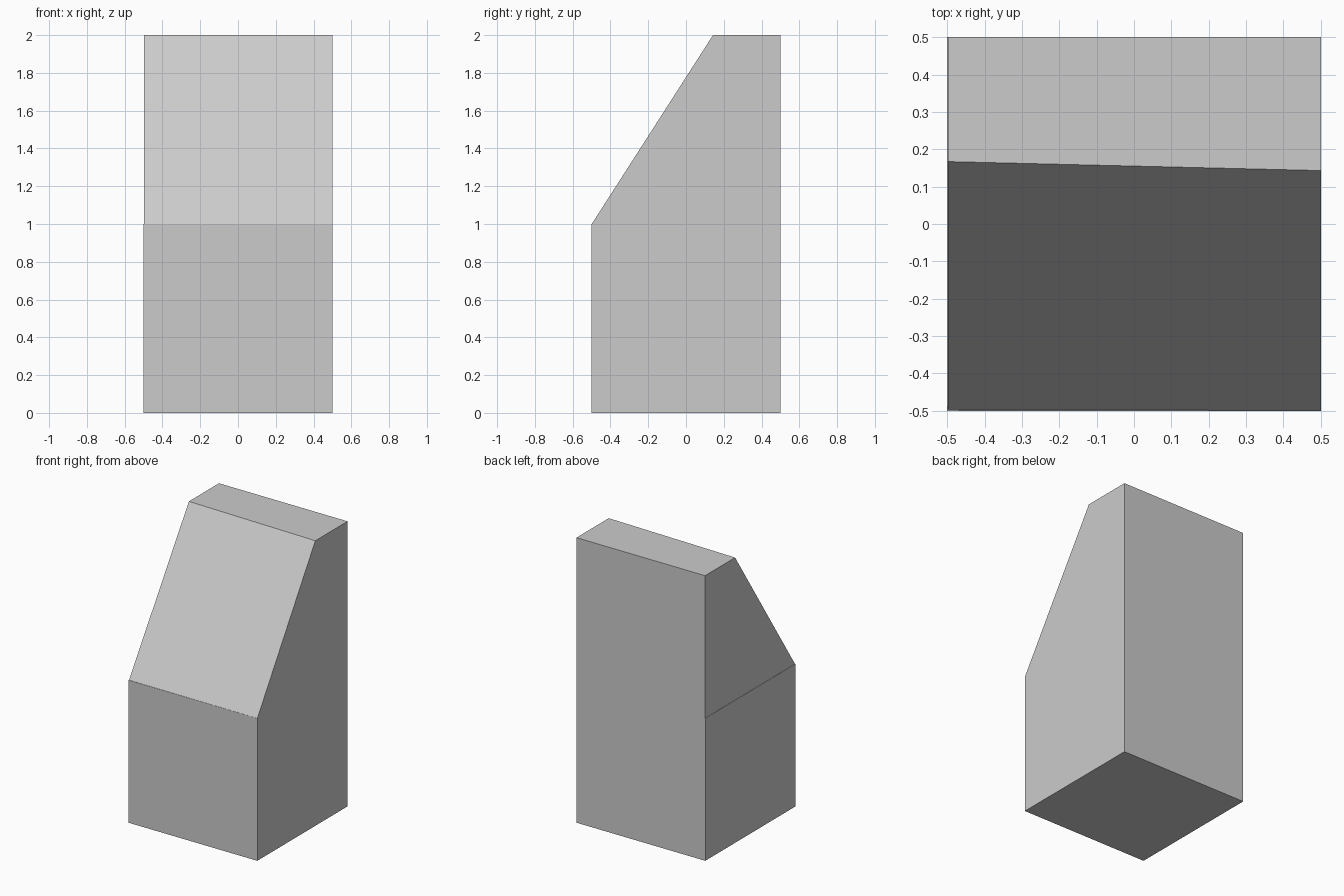
import bpy, bmesh

if "Cube" in bpy.data.objects:
    bpy.data.objects.remove(bpy.data.objects["Cube"])


def block(name, bottom, top, z0, z1):
    """Closed block between two four-cornered outlines."""
    bm = bmesh.new()
    lo = [bm.verts.new((x, y, z0)) for x, y in bottom]
    hi = [bm.verts.new((x, y, z1)) for x, y in top]
    bm.faces.new(lo)
    bm.faces.new(hi)
    for i in range(4):
        j = (i + 1) % 4
        bm.faces.new((lo[i], lo[j], hi[j], hi[i]))
    bmesh.ops.recalc_face_normals(bm, faces=bm.faces)
    mesh = bpy.data.meshes.new(name)
    bm.to_mesh(mesh)
    bm.free()
    obj = bpy.data.objects.new(name, mesh)
    bpy.context.collection.objects.link(obj)
    return obj


# Square base cube
square = [(-0.5, -0.5), (0.5, -0.5), (0.5, 0.5), (-0.5, 0.5)]
block("base_block", square, square, 0, 1)

# Sloped upper block, with a slightly skewed ridge and a hairline inset on the left
L = -0.498
block("sloped_top",
      [(L, -0.497), (0.5, -0.499), (0.5, 0.5), (L, 0.5)],
      [(L, 0.167), (0.5, 0.143), (0.5, 0.5), (L, 0.5)], 1, 2)
